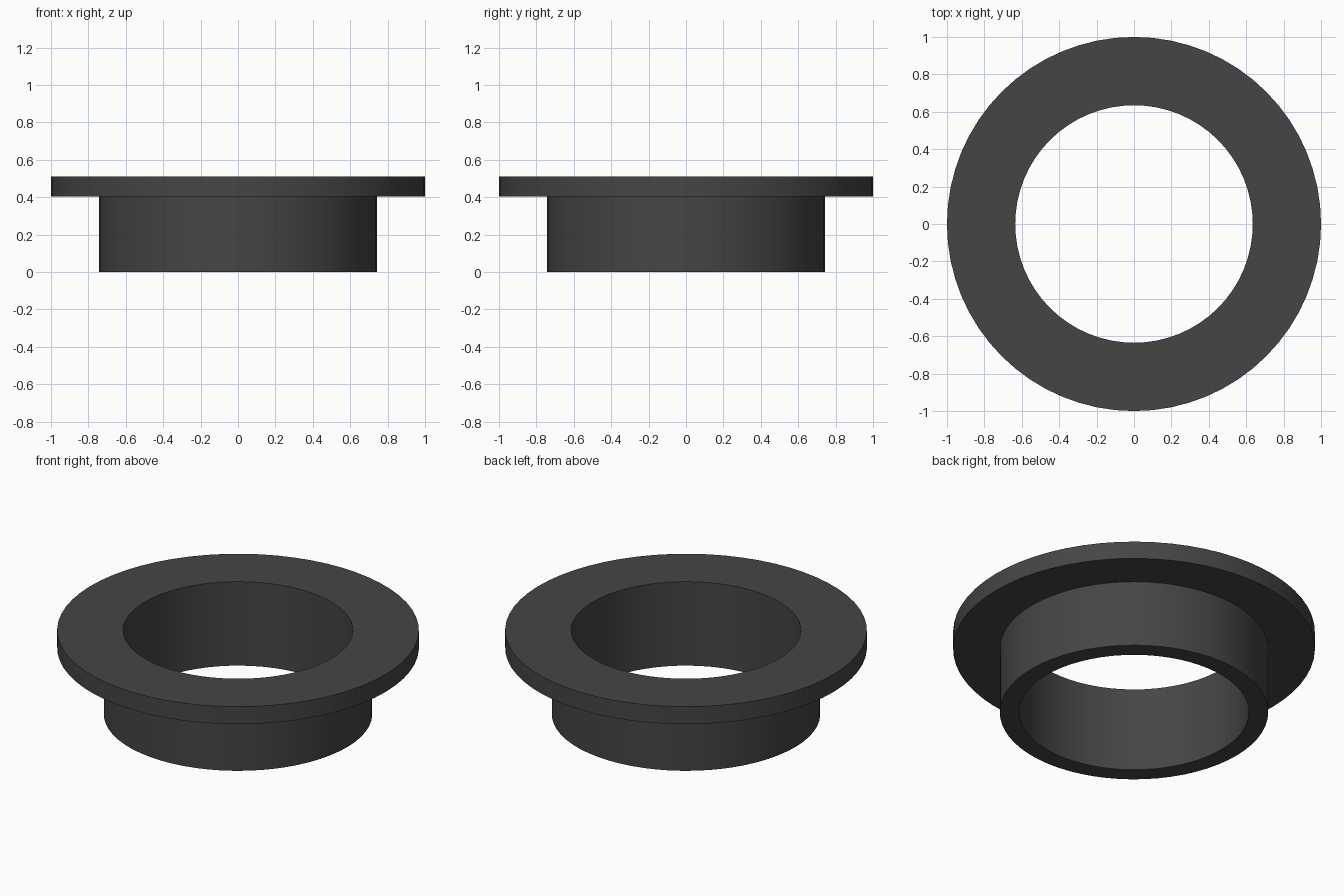
import bpy, bmesh
from math import cos, sin, tau

if "Cube" in bpy.data.objects:
    bpy.data.objects.remove(bpy.data.objects["Cube"])

SEGMENTS = 64

# Closed cross-section (radius, height) of the flanged bushing
PROFILE = [(0.635, 0), (0.742, 0), (0.742, 0.405), (1, 0.405), (1, 0.512), (0.635, 0.512)]


def lathe(name, profile, segments):
    """Revolve a closed profile around z."""
    bm = bmesh.new()
    rings = [[bm.verts.new((r * cos(tau * i / segments), r * sin(tau * i / segments), z))
              for r, z in profile] for i in range(segments)]
    n = len(profile)
    for i in range(segments):
        a, b = rings[i], rings[(i + 1) % segments]
        for j in range(n):
            k = (j + 1) % n
            bm.faces.new((a[j], b[j], b[k], a[k]))
    bmesh.ops.recalc_face_normals(bm, faces=bm.faces)
    mesh = bpy.data.meshes.new(name)
    bm.to_mesh(mesh)
    bm.free()
    obj = bpy.data.objects.new(name, mesh)
    bpy.context.collection.objects.link(obj)
    return obj


# Sleeve and flange in one piece
bushing = lathe("flanged_bushing", PROFILE, SEGMENTS)

# Dark grey finish
dark = bpy.data.materials.new("dark_grey")
dark.diffuse_color = (0.06, 0.06, 0.06, 1)
dark.use_nodes = True
dark.node_tree.nodes["Principled BSDF"].inputs["Base Color"].default_value = dark.diffuse_color
bushing.data.materials.append(dark)

# Smooth walls, sharp rims
bpy.context.view_layer.objects.active = bushing
bushing.select_set(True)
bpy.ops.object.shade_smooth_by_angle(angle=0.6)
